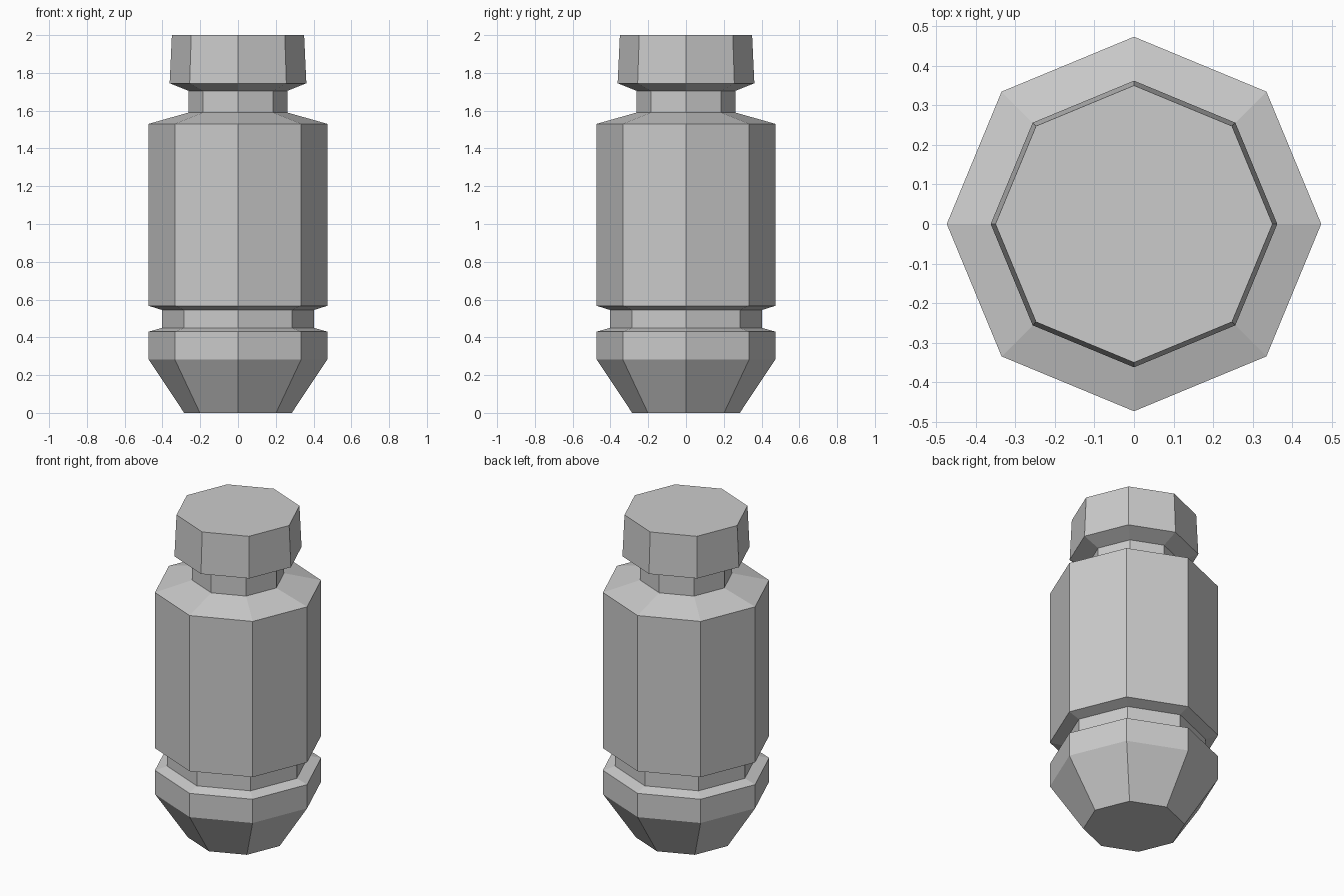
import bpy, bmesh
from math import cos, sin, tau

if "Cube" in bpy.data.objects:
    bpy.data.objects.remove(bpy.data.objects["Cube"])

SIDES = 8

# Outline as (radius, height), from the base up to the cap
PROFILE = [
    (0.285, 0.0), (0.473, 0.283), (0.473, 0.43),      # tapered foot
    (0.403, 0.45), (0.403, 0.545),                    # lower groove
    (0.473, 0.567), (0.473, 1.53),                    # main body
    (0.262, 1.59), (0.262, 1.705),                    # shoulder and neck
    (0.362, 1.745), (0.35, 2.0),                      # cap
]


def lathe(name, profile):
    """Closed, flat-faced solid of revolution with a corner on each axis."""
    bm = bmesh.new()
    rings = [[bm.verts.new((r * cos(tau * i / SIDES), r * sin(tau * i / SIDES), z))
              for i in range(SIDES)] for r, z in profile]
    for low, high in zip(rings, rings[1:]):
        for i in range(SIDES):
            j = (i + 1) % SIDES
            bm.faces.new((low[i], low[j], high[j], high[i]))
    bm.faces.new(rings[0][::-1])
    bm.faces.new(rings[-1])
    mesh = bpy.data.meshes.new(name)
    bm.to_mesh(mesh)
    bm.free()
    obj = bpy.data.objects.new(name, mesh)
    bpy.context.collection.objects.link(obj)
    return obj


# Octagonal bottle with grooved foot, neck and cap
lathe("bottle", PROFILE)
